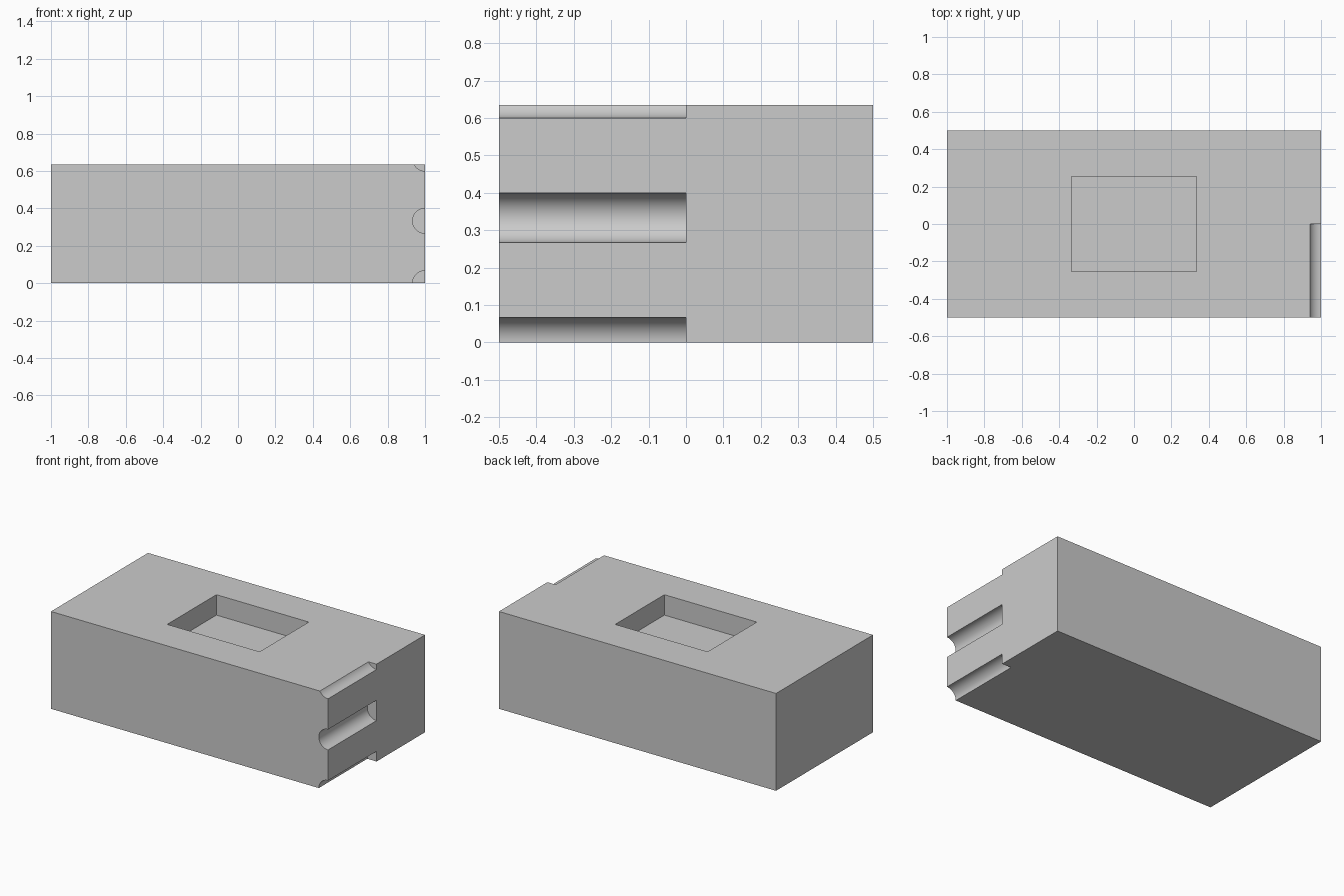
import bpy
from math import radians

default = bpy.data.objects.get("Cube")
if default:
    bpy.data.objects.remove(default, do_unlink=True)

LENGTH, DEPTH, HEIGHT = 2.0, 1.0, 0.635
GROOVE_R = 1 / 15
POCKET = (0.667, 0.507, 2 / 15)

# Single plain grey
grey = bpy.data.materials.new("grey")
grey.use_nodes = True
colour = (0.6, 0.6, 0.6, 1)
grey.diffuse_color = colour
grey.node_tree.nodes["Principled BSDF"].inputs["Base Color"].default_value = colour


def box(name, size, centre):
    bpy.ops.mesh.primitive_cube_add(size=1, location=centre)
    ob = bpy.context.object
    ob.name = name
    ob.scale = size
    bpy.ops.object.transform_apply(location=False, rotation=False, scale=True)
    return ob


def cut(target, cutter):
    cutter.hide_render = True
    bpy.context.view_layer.objects.active = target
    mod = target.modifiers.new(cutter.name, "BOOLEAN")
    mod.operation = "DIFFERENCE"
    mod.solver = "EXACT"
    mod.object = cutter
    bpy.ops.object.modifier_apply(modifier=mod.name)
    bpy.data.objects.remove(cutter, do_unlink=True)


# Solid block
block = box("block", (LENGTH, DEPTH, HEIGHT), (0, 0, HEIGHT / 2))

# Rectangular pocket sunk into the top
overshoot = 0.1
pocket = box("pocket_cutter", (POCKET[0], POCKET[1], POCKET[2] + overshoot),
             (0, 0, HEIGHT - POCKET[2] / 2 + overshoot / 2))
cut(block, pocket)

# Round grooves along the front half of the left end
for i in range(3):
    bpy.ops.mesh.primitive_cylinder_add(
        vertices=64, radius=GROOVE_R, depth=DEPTH / 2 + overshoot,
        location=(LENGTH / 2, -(DEPTH / 2 + overshoot) / 2, i / 3),
        rotation=(radians(90), 0, 0))
    groove = bpy.context.object
    groove.name = "groove_cutter"
    cut(block, groove)

# Smooth grooves with crisp corners
block.data.materials.clear()
block.data.materials.append(grey)
for p in block.data.polygons:
    p.material_index = 0
bpy.ops.object.select_all(action="DESELECT")
block.select_set(True)
bpy.context.view_layer.objects.active = block
bpy.ops.object.shade_smooth_by_angle(angle=radians(30))
